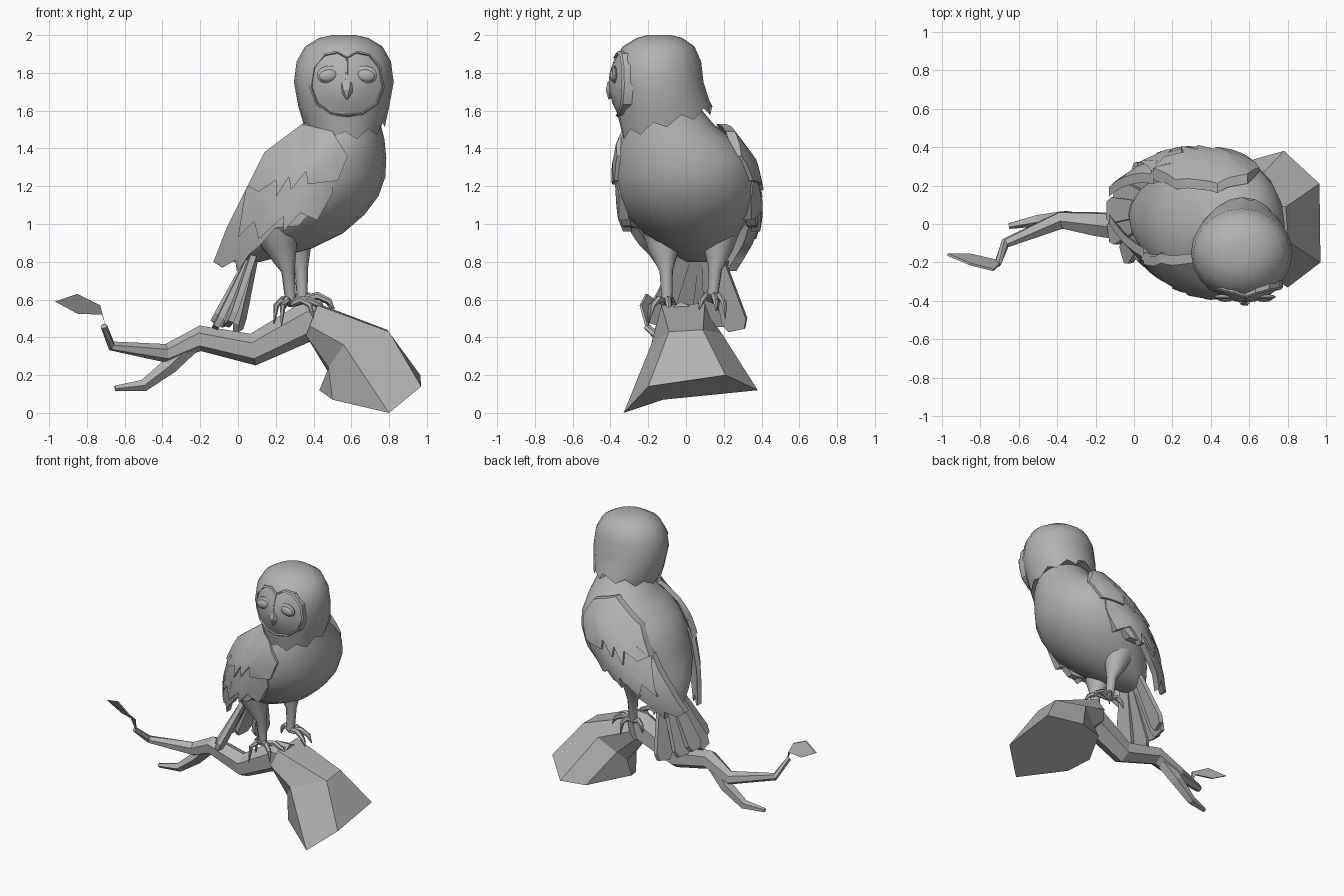
import bpy, bmesh, math
from mathutils import Vector

if "Cube" in bpy.data.objects:
    bpy.data.objects.remove(bpy.data.objects["Cube"])

GREY = bpy.data.materials.new("stone_grey")
GREY.diffuse_color = (0.45, 0.45, 0.45, 1)
GREY.use_nodes = True
GREY.node_tree.nodes["Principled BSDF"].inputs["Base Color"].default_value = GREY.diffuse_color


def finish(name, bm, angle=None):
    """Turn a bmesh into a named object, smooth below the given angle."""
    bmesh.ops.recalc_face_normals(bm, faces=bm.faces)
    me = bpy.data.meshes.new(name)
    bm.to_mesh(me)
    bm.free()
    me.materials.append(GREY)
    ob = bpy.data.objects.new(name, me)
    bpy.context.collection.objects.link(ob)
    if angle:
        bpy.ops.object.select_all(action='DESELECT')
        ob.select_set(True)
        bpy.context.view_layer.objects.active = ob
        bpy.ops.object.shade_smooth_by_angle(angle=math.radians(angle))
    return ob


def loft(name, rings, angle=None):
    """Skin a list of equal-length closed rings and cap both ends."""
    bm = bmesh.new()
    vs = [[bm.verts.new(p) for p in r] for r in rings]
    n = len(rings[0])
    for a, b in zip(vs, vs[1:]):
        for i in range(n):
            j = (i + 1) % n
            bm.faces.new((a[i], a[j], b[j], b[i]))
    bm.faces.new(vs[0])
    bm.faces.new(vs[-1])
    return finish(name, bm, angle)


def tube(name, path, sides=6, angle=None):
    """Tapering tube through (x, y, z, radius) points."""
    pts = [Vector(p[:3]) for p in path]
    rings = []
    for i, p in enumerate(pts):
        t = (pts[min(i + 1, len(pts) - 1)] - pts[max(i - 1, 0)]).normalized()
        u = Vector((0.1, 1, 0.1))
        u = (u - t * u.dot(t)).normalized()
        v = t.cross(u)
        rings.append([p + path[i][3] * (u * math.cos(a) + v * math.sin(a))
                      for a in (2 * math.pi * (k + 0.5) / sides for k in range(sides))])
    return loft(name, rings, angle)


def oval(z, cx, cy, rx, ry, n=20):
    return [Vector((cx + rx * math.cos(2 * math.pi * k / n),
                    cy + ry * math.sin(2 * math.pi * k / n), z)) for k in range(n)]


# Body: stacked ovals leaning back towards the tail
BODY = [(0.80, 0.05, 0.07, 0.07, 0.07), (0.87, 0.18, 0.05, 0.21, 0.16),
        (0.95, 0.265, 0.03, 0.29, 0.25), (1.05, 0.34, 0.015, 0.33, 0.335),
        (1.15, 0.395, 0.01, 0.35, 0.37), (1.25, 0.43, 0.0, 0.35, 0.38),
        (1.35, 0.465, -0.01, 0.32, 0.36), (1.45, 0.52, -0.05, 0.255, 0.295),
        (1.53, 0.55, -0.08, 0.205, 0.225), (1.62, 0.56, -0.11, 0.18, 0.18)]
loft("body", [oval(*r) for r in BODY], 50)


def body_y(x, z, side):
    """Side surface of the body at x, z (tiny outside its outline)."""
    for a, b in zip(BODY, BODY[1:]):
        if a[0] <= z <= b[0]:
            f = (z - a[0]) / (b[0] - a[0])
            _, cx, cy, rx, ry = [p + (q - p) * f for p, q in zip(a, b)]
            k = 1 - ((x - cx) / rx) ** 2
            return side * cy + ry * math.sqrt(k) if k > 0 else -1
    return -1


# Head: rounded cap with a ragged feather hem, higher at the back
hem = oval(1.53, 0.565, -0.10, 0.212, 0.24)
for k, p in enumerate(hem):
    p.z = 1.535 + 0.28 * (p.y + 0.10) + (0.022 if k % 2 else -0.022)
collar = oval(1.62, 0.56, -0.12, 0.24, 0.245)
for p in collar:
    p.z += 0.12 * (p.y + 0.12)
loft("head", [hem, collar] + [oval(*r) for r in (
    (1.75, 0.56, -0.15, 0.264, 0.243), (1.86, 0.56, -0.15, 0.25, 0.23),
    (1.94, 0.56, -0.145, 0.205, 0.19), (1.985, 0.56, -0.14, 0.13, 0.12),
    (2.0, 0.56, -0.14, 0.06, 0.06))], 50)

# Face: heart-shaped disc with a raised rim
FX, FZ = 0.577, 1.742
half = [(0, 0.145), (0.055, 0.175), (0.125, 0.16), (0.182, 0.09),
        (0.199, -0.02), (0.165, -0.11), (0.085, -0.165), (0, -0.175)]
heart = half + [(-x, z) for x, z in half[-2:0:-1]]


def face_y(dx, dz):
    return -0.402 + 2.0 * dx * dx + 1.4 * dz * dz


rings = [[(FX + x * s, face_y(x * s, z * s) + off, FZ + z * s) for x, z in heart]
         for s, off in ((1.0, 0.05), (1.0, -0.004), (0.95, -0.01), (0.92, 0.004),
                        (0.6, -0.002), (0.25, -0.006), (0.04, -0.006))]
loft("face_disc", rings, 30)


def ellipsoid(name, c, r, tilt=0):
    bm = bmesh.new()
    bmesh.ops.create_uvsphere(bm, u_segments=14, v_segments=8, radius=1)
    ob = finish(name, bm, 60)
    ob.location, ob.scale, ob.rotation_euler = c, r, (0, tilt, 0)


# Eyes with lids, brow ridge and beak
for side, label in ((-1, "left"), (1, "right")):
    x = FX + side * 0.1
    ellipsoid(label + "_eyelid", (x, -0.379, 1.792), (0.062, 0.014, 0.045), side * 0.2)
    ellipsoid(label + "_eye", (x, -0.383, 1.786), (0.05, 0.022, 0.033), side * 0.15)
tube("brow_ridge", [(FX, -0.372, 1.88, 0.006), (FX, -0.396, 1.80, 0.009),
                    (FX, -0.4, 1.72, 0.014)], 6, 40)
tube("beak", [(FX, -0.38, 1.73, 0.045), (FX, -0.398, 1.70, 0.032),
              (FX, -0.408, 1.66, 0.003)], 6)

# Wings: overlapping feather layers, each a ragged sheet bent over the body
LAYERS = {
    "flight_feathers": [(.2, 1.25), (.44, 1.12), (.32, .99), (.2, .98), (.12, .89), (.06, .84),
                        (.0, .75), (-.01, .81), (-.08, .77), (-.07, .82), (-.13, .8),
                        (-.06, .98), (.05, 1.2)],
    "middle_feathers": [(.15, 1.38), (.5, 1.28), (.5, 1.16), (.42, 1.02), (.33, 1.06), (.24, .96),
                        (.24, 1.04), (.11, .92), (.16, 1.09), (.0, .93), (.08, 1.13), (.04, 1.18)],
    "shoulder_feathers": [(.34, 1.53), (.5, 1.49), (.58, 1.36), (.53, 1.23), (.37, 1.21),
                          (.36, 1.28), (.28, 1.18), (.27, 1.25), (.2, 1.14), (.2, 1.23),
                          (.11, 1.17), (.13, 1.26), (.05, 1.2), (.14, 1.38)]}


def wing_sheet(name, outline, side, lift):
    bm = bmesh.new()
    bm.faces.new([bm.verts.new((x, 0, z)) for x, z in outline])
    bmesh.ops.triangulate(bm, faces=bm.faces[:])
    for i in range(8):
        for co, no in (((-0.1 + 0.1 * i, 0, 0), (1, 0, 0)), ((0, 0, 0.82 + 0.1 * i), (0, 0, 1))):
            bmesh.ops.bisect_plane(bm, geom=bm.verts[:] + bm.edges[:] + bm.faces[:],
                                   plane_co=co, plane_no=no)
    for v in bm.verts:
        x, z = v.co.x, v.co.z
        s = -0.593 * (x - 0.45) - 0.805 * (z - 1.5)
        t = 0.805 * (x - 0.45) - 0.593 * (z - 1.5)
        # the near wing tucks in towards the tail, the far one flares out
        if side < 0:
            y = (0.36 - 1.0 * (x - 0.42) ** 2 - 1.5 * max(0, z - 1.2) ** 2
                 - 0.8 * (t - 0.1) ** 2 - 0.2 * max(0, 1.0 - z))
        else:
            y = 0.39 - 0.7 * (s - 0.45) ** 2 - 2.2 * (t - 0.1) ** 2
            x += 0.13 * (z - 0.8)
        v.co.x = x
        v.co.y = side * (max(y, body_y(x, z, side) - 0.012) + lift)
    # inner skin closes each sheet to a solid slab
    ext = bmesh.ops.extrude_face_region(bm, geom=bm.faces[:], use_keep_orig=True)
    for v in ext["geom"]:
        if isinstance(v, bmesh.types.BMVert):
            v.co.y -= side * 0.05
    finish(name, bm, 28)


for side, label in ((-1, "near"), (1, "far")):
    for i, (name, outline) in enumerate(LAYERS.items()):
        wing_sheet(f"{label}_{name}", outline, side, 0.016 * i)

# Tail: fan of flat tapering feathers
for i, tip in enumerate([(-.05, -.16, .47), (-.12, -.05, .45), (-.13, .07, .48),
                         (-.09, .17, .46), (.0, .27, .44)]):
    base, tip = Vector((.10, .02 + .03 * i, .90)), Vector(tip)
    d = (tip - base).normalized()
    w = Vector((-0.15 + 0.1 * i, 1, 0))
    w = (w - d * w.dot(d)).normalized()
    n = d.cross(w) * 0.016
    loft(f"tail_feather_{i + 1}", [[p + w * h + n, p + w * h - n, p - w * h - n, p - w * h + n]
                                   for p, h in ((base, .03), (base.lerp(tip, .9), .068),
                                                (tip, .045))])

# Legs, toes and claws
FEET = {"near": ([(.20, -.11, .97, .13), (.23, -.12, .87, .085), (.265, -.105, .75, .036),
                  (.28, -.10, .58, .028)],
                 [(.23, -.20, .46), (.40, -.19, .50), (.46, -.09, .54), (.19, -.06, .47)]),
        "far": ([(.29, .17, .97, .12), (.31, .17, .87, .08), (.335, .155, .76, .036),
                 (.34, .14, .60, .028)],
                [(.51, .07, .55), (.50, .16, .54), (.40, .21, .50), (.24, .17, .54)])}
for label, (leg, claws) in FEET.items():
    tube(label + "_leg", leg, 10, 50)
    a = Vector(leg[-1][:3])
    for i, c in enumerate(claws):
        c = Vector(c)
        m, k = a.lerp(c, .5), a.lerp(c, .85)
        tube(f"{label}_toe_{i + 1}", [(*a, .022), (m.x, m.y, a.z + .02, .02),
                                      (k.x, k.y, a.z - .01, .016), (*c, .003)], 6, 40)

# Branch: splayed broken stump, narrowing bough and side twig
loft("stump", [
    [(.8, -.33, 0), (.97, -.2, .14), (.965, .21, .2), (.78, .38, .12), (.6, .33, .115),
     (.43, .03, .12), (.5, -.12, .07)],
    [(.56, -.185, .36), (.8, -.09, .43), (.79, .09, .44), (.6, .19, .42), (.48, .14, .32),
     (.475, .02, .22), (.48, -.1, .24)],
    [(.38, -.16, .46), (.42, -.13, .57), (.42, .1, .58), (.38, .13, .5), (.36, .1, .43),
     (.36, 0, .41), (.36, -.1, .41)]])
tube("bough", [(.46, -.02, .50, .09), (.38, -.02, .49, .105), (.08, -.03, .335, .085),
               (-.2, .0, .395, .068), (-.38, .02, .315, .05), (-.67, -.10, .355, .026),
               (-.71, -.21, .46, .018)], 6)
tube("side_twig", [(-.25, .01, .36, .05), (-.36, .03, .25, .045), (-.5, .02, .145, .033),
                   (-.65, -.01, .13, .016)], 5)

# Leaf: thin folded blade at the end of the bough
blade = [(-.70, -.21, .46), (-.72, -.19, .52), (-.85, -.16, .525), (-.97, -.16, .59),
         (-.85, -.21, .63), (-.73, -.24, .57)]
loft("leaf", [[(x, y + d, z) for x, y, z in blade] for d in (-.006, .006)])
